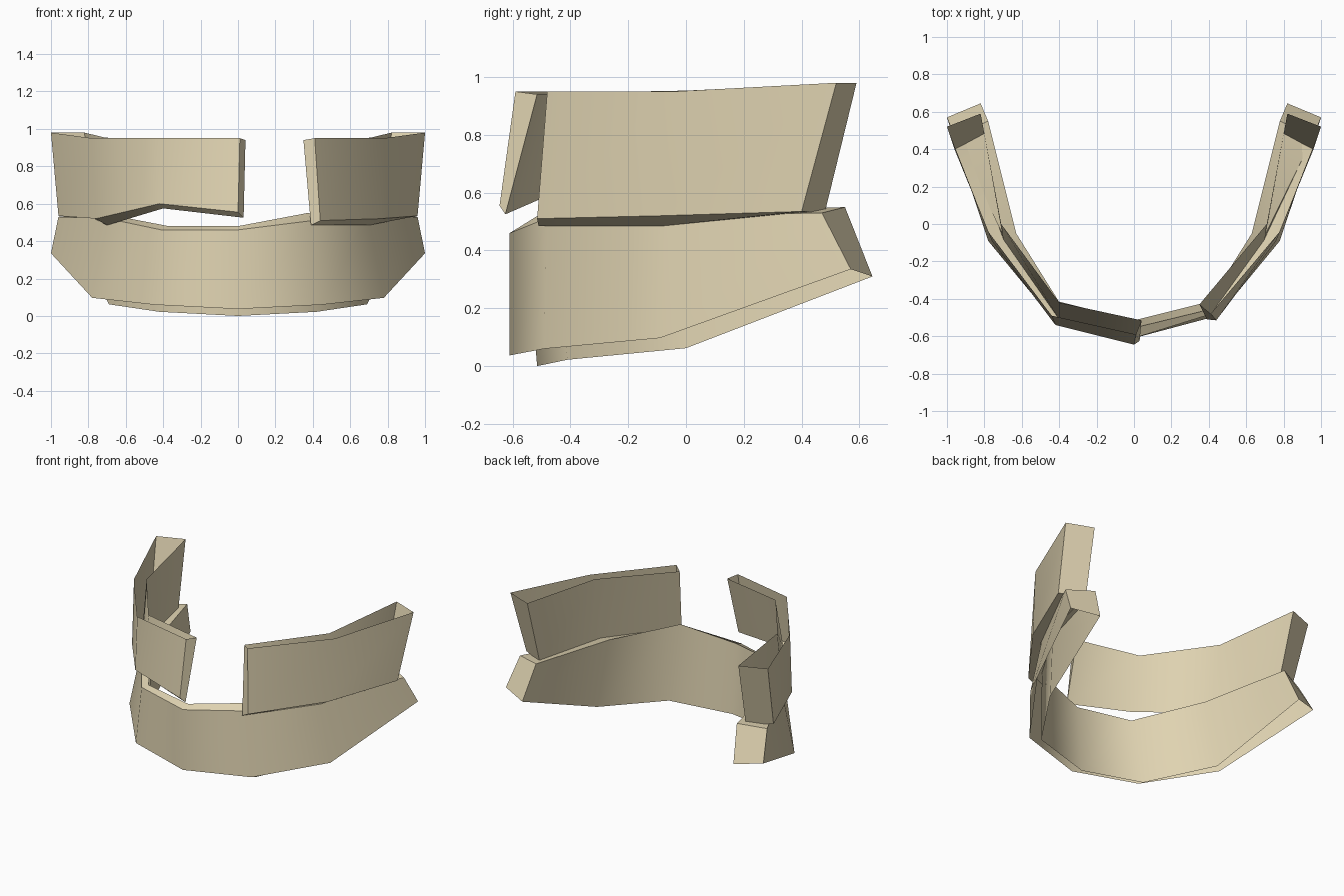
import bpy, bmesh, math

if "Cube" in bpy.data.objects:
    bpy.data.objects.remove(bpy.data.objects["Cube"])

tan = bpy.data.materials.new("warm_tan")
tan.diffuse_color = (0.74, 0.65, 0.44, 1)
tan.use_nodes = True
tan.node_tree.nodes["Principled BSDF"].inputs["Base Color"].default_value = tan.diffuse_color


def mirror(section):
    return [(-x, y, z) for x, y, z in section]


def band(name, sections, open_side):
    """Skin four-cornered sections: outer top, inner top, inner bottom, outer bottom.
    Sides: 0 top, 1 inner wall, 2 bottom, 3 outer wall; one side is left open."""
    bm = bmesh.new()
    rings = [[bm.verts.new(p) for p in s] for s in sections]
    for a, b in zip(rings, rings[1:]):
        for i in range(4):
            if i != open_side:
                j = (i + 1) % 4
                bm.faces.new((a[i], a[j], b[j], b[i]))
    bm.faces.new(rings[0][::-1])
    bm.faces.new(rings[-1])
    bmesh.ops.recalc_face_normals(bm, faces=bm.faces)
    mesh = bpy.data.meshes.new(name)
    bm.to_mesh(mesh)
    bm.free()
    mesh.materials.append(tan)
    obj = bpy.data.objects.new(name, mesh)
    bpy.context.collection.objects.link(obj)
    bpy.ops.object.select_all(action='DESELECT')
    obj.select_set(True)
    bpy.context.view_layer.objects.active = obj
    bpy.ops.object.shade_smooth_by_angle(angle=math.radians(50))
    return obj


# Lower band: curved channel open underneath, right front rim higher than the left
low_end = [(0.96, 0.47, 0.53), (0.78, 0.55, 0.55), (0.82, 0.645, 0.31), (1.0, 0.57, 0.335)]
low_mid = [(0.695, -0.07, 0.52), (0.63, -0.05, 0.53), (0.69, 0.0, 0.062), (0.78, -0.09, 0.097)]
low_right = [(0.40, -0.485, 0.51), (0.37, -0.465, 0.55), (0.42, -0.41, 0.022), (0.45, -0.49, 0.06)]
low_left = [(-0.41, -0.485, 0.46), (-0.37, -0.465, 0.48), (-0.42, -0.41, 0.022), (-0.45, -0.49, 0.06)]
low_front = [(0, -0.61, 0.46), (0, -0.555, 0.48), (0, -0.515, 0.0), (0, -0.61, 0.037)]
band("lower_band",
     [mirror(low_end), mirror(low_mid), low_left, low_front, low_right, low_mid, low_end], 2)

# Upper bands: open-topped channels with a gap at the front right
up_end = [(1.0, 0.52, 0.98), (0.82, 0.59, 0.98), (0.80, 0.48, 0.53), (0.96, 0.40, 0.535)]
up_mid = [(0.78, -0.04, 0.95), (0.71, 0.0, 0.953), (0.70, -0.08, 0.485), (0.76, -0.09, 0.52)]
up_right = [(0.41, -0.48, 0.95), (0.35, -0.43, 0.94), (0.39, -0.51, 0.485), (0.44, -0.515, 0.51)]
up_left = [(-0.44, -0.49, 0.95), (-0.40, -0.42, 0.945), (-0.40, -0.51, 0.575), (-0.42, -0.54, 0.60)]
up_front = [(0.01, -0.59, 0.95), (0.04, -0.515, 0.94), (0.03, -0.625, 0.525), (0.0, -0.645, 0.555)]
band("upper_right_band", [up_right, up_mid, up_end], 0)
band("upper_left_band", [mirror(up_end), mirror(up_mid), up_left, up_front], 0)
